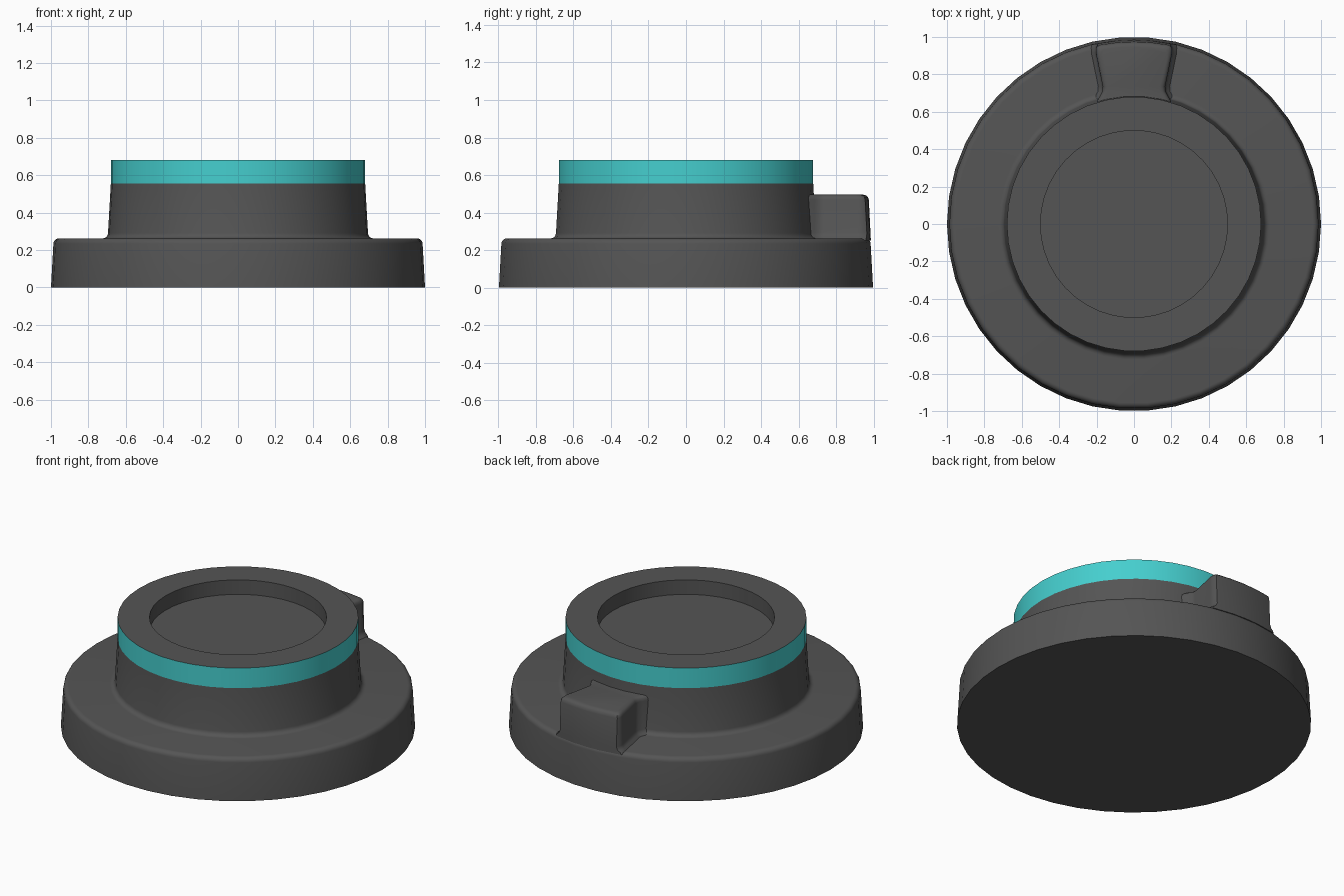
import bpy
import bmesh
import math

SEGMENTS = 42

cube = bpy.data.objects.get("Cube")
if cube:
    bpy.data.objects.remove(cube, do_unlink=True)


def make_material(name, color):
    mat = bpy.data.materials.new(name)
    mat.use_nodes = True
    mat.diffuse_color = color
    mat.node_tree.nodes["Principled BSDF"].inputs["Base Color"].default_value = color
    return mat


dark_grey = make_material("dark grey", (0.09, 0.09, 0.09, 1))
teal = make_material("teal", (0.06, 0.62, 0.62, 1))


def finish(name, bm, mat):
    mesh = bpy.data.meshes.new(name)
    bm.to_mesh(mesh)
    bm.free()
    mesh.materials.append(mat)
    obj = bpy.data.objects.new(name, mesh)
    bpy.context.collection.objects.link(obj)
    bpy.ops.object.select_all(action="DESELECT")
    obj.select_set(True)
    bpy.context.view_layer.objects.active = obj
    bpy.ops.object.shade_smooth_by_angle(angle=math.radians(32))
    return obj


def bridge(bm, lower, upper):
    count = len(lower)
    for i in range(count):
        j = (i + 1) % count
        bm.faces.new((lower[i], lower[j], upper[j], upper[i]))


def lathe(name, profile, mat, close_start=False, close_end=False):
    """Revolve (radius, z) points, listed so that faces point outward."""
    bm = bmesh.new()
    rings = []
    for r, z in profile:
        angles = [math.tau * i / SEGMENTS for i in range(SEGMENTS)]
        rings.append([bm.verts.new((r * math.cos(a), r * math.sin(a), z)) for a in angles])
    for lower, upper in zip(rings, rings[1:]):
        bridge(bm, lower, upper)
    if close_start:
        bm.faces.new(rings[0][::-1])
    if close_end:
        bm.faces.new(rings[-1])
    return finish(name, bm, mat)


def arc(cx, cz, radius, start, end, steps=5):
    """Points of a rounded corner, angles in degrees."""
    angles = [math.radians(start + (end - start) * i / steps) for i in range(steps + 1)]
    return [(cx + radius * math.cos(a), cz + radius * math.sin(a)) for a in angles]


# Flanged body with rounded rim and a fillet at the foot of the neck
body = [(1, 0)] + arc(0.957, 0.232, 0.03, 3, 90)
body += arc(0.725, 0.292, 0.03, 270, 183) + [(0.68, 0.555)]
lathe("flanged_body", body, dark_grey, close_start=True)

# Coloured band around the neck
lathe("neck_band", [(0.68, 0.555), (0.68, 0.68)], teal)

# Top rim and shallow round recess
lathe("recessed_top", [(0.68, 0.68), (0.5, 0.68), (0.5, 0.59)], dark_grey, close_end=True)

# Raised tab at the back: stacked outlines with rounded top and flared foot
side = [(0.205, 0.64), (0.182, 0.685), (0.168, 0.71), (0.167, 0.735),
        (0.204, 0.915), (0.204, 0.94)]
levels = [(0.25, 0.03), (0.262, 0.024), (0.272, 0.009), (0.292, 0),
          (0.467, 0), (0.482, -0.004), (0.491, -0.013), (0.495, -0.027)]
bm = bmesh.new()
rings = []
for z, grow in levels:
    outer = 0.998 - 0.05 * z + min(grow, 0)
    half = [(x + grow, y + min(grow, 0) * (y > 0.9)) for x, y in side]
    for x in (0.195 + grow, 0.175 + grow, 0.09):
        half.append((x, math.sqrt(outer ** 2 - x ** 2)))
    outline = half + [(0, outer)] + [(-x, y) for x, y in reversed(half)]
    rings.append([bm.verts.new((x, y, z)) for x, y in outline])
for lower, upper in zip(rings, rings[1:]):
    bridge(bm, lower, upper)
bm.faces.new(rings[0][::-1])
bm.faces.new(rings[-1])
bmesh.ops.recalc_face_normals(bm, faces=bm.faces)
finish("back_tab", bm, dark_grey)
